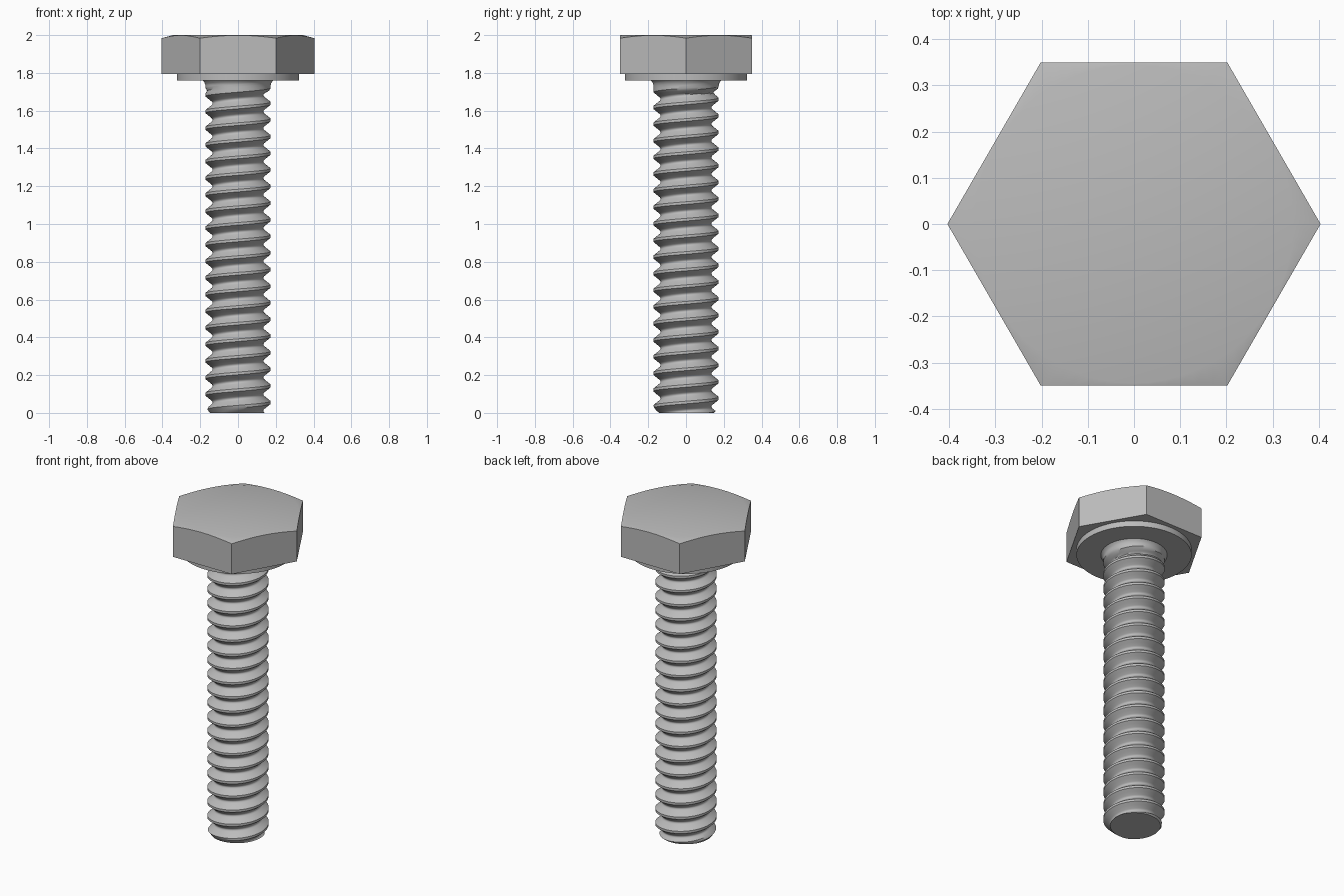
import bpy, bmesh
from math import sin, cos, pi, hypot

cube = bpy.data.objects.get("Cube")
if cube:
    bpy.data.objects.remove(cube, do_unlink=True)

steel = bpy.data.materials.new("steel grey")
steel.use_nodes = True
color = (0.5, 0.5, 0.5, 1)
steel.diffuse_color = color
steel.node_tree.nodes["Principled BSDF"].inputs["Base Color"].default_value = color

HEAD_LOW, TOP, COLLAR_LOW = 1.795, 2.0, 1.76
CREST, ROOT, PITCH, START = 0.173, 0.134, 0.088, 0.055


def finish(bm, name, angle):
    bmesh.ops.remove_doubles(bm, verts=bm.verts, dist=1e-5)
    bmesh.ops.recalc_face_normals(bm, faces=bm.faces)
    mesh = bpy.data.meshes.new(name)
    bm.to_mesh(mesh)
    bm.free()
    mesh.materials.append(steel)
    obj = bpy.data.objects.new(name, mesh)
    bpy.context.collection.objects.link(obj)
    bpy.ops.object.select_all(action="DESELECT")
    obj.select_set(True)
    bpy.context.view_layer.objects.active = obj
    bpy.ops.object.shade_smooth_by_angle(angle=angle)
    return obj


def bridge(bm, low, high):
    n = len(low)
    for i in range(n):
        bm.faces.new((low[i], low[(i + 1) % n], high[(i + 1) % n], high[i]))


# Hexagonal head with a conical chamfer on its top corners
bm = bmesh.new()
corners = [(0.404 * cos(k * pi / 3), 0.404 * sin(k * pi / 3)) for k in range(6)]
outline = []
for k in range(6):
    (ax, ay), (bx, by) = corners[k], corners[(k + 1) % 6]
    outline += [(ax + (bx - ax) * t / 12, ay + (by - ay) * t / 12) for t in range(12)]
base, edge, flat = [], [], []
for x, y in outline:
    d = hypot(x, y)
    base.append(bm.verts.new((x, y, HEAD_LOW)))
    edge.append(bm.verts.new((x, y, TOP - (d - 0.345) * 0.28)))
    flat.append(bm.verts.new((x / d * 0.345, y / d * 0.345, TOP)))
bridge(bm, base, edge)
bridge(bm, edge, flat)
bm.faces.new(flat)
bm.faces.new(base[::-1])
finish(bm, "hex_head", 0.6)

# Round bearing collar under the head
bm = bmesh.new()
bmesh.ops.create_cone(bm, cap_ends=True, segments=64, radius1=0.324, radius2=0.324,
                      depth=HEAD_LOW - COLLAR_LOW + 0.01)
bmesh.ops.translate(bm, verts=bm.verts, vec=(0, 0, (HEAD_LOW + COLLAR_LOW + 0.01) / 2))
finish(bm, "bearing_collar", 0.6)


# Threaded shank: one helical sheet, blended into a plain neck and fillet
def thread_radius(phase):
    d = abs((phase + 0.5) % 1 - 0.5)      # distance from the crest, in turns
    if d < 0.08:
        return CREST
    if d < 0.38:
        return CREST - (CREST - ROOT - 0.006) * (d - 0.08) / 0.30
    return ROOT + 0.006 * ((0.5 - d) / 0.12) ** 2


def shank_radius(z, angle):
    r = thread_radius((z - START) / PITCH - angle)
    neck = min(max((z - 1.69) / 0.03, 0), 1)
    r += (CREST - r) * neck
    r += 0.014 * max((z - 1.735) / 0.025, 0) ** 2
    return min(r, 0.149 + z * 0.75)


bm = bmesh.new()
SEGS = 64
phases = [-0.38, -0.23, -0.08, 0.08, 0.23, 0.38, 0.44, 0.5, 0.56]
turns = int(COLLAR_LOW / PITCH) + 3
columns = []
for j in range(SEGS + 1):
    a = j / SEGS
    column = []
    for t in range(-2, turns):
        for p in phases:
            z = START + PITCH * (t + p + a)
            z = min(max(z, 0), COLLAR_LOW)
            r = shank_radius(z, a)
            column.append(bm.verts.new((r * cos(2 * pi * a), r * sin(2 * pi * a), z)))
    columns.append(column)
for left, right in zip(columns, columns[1:]):
    for i in range(len(left) - 1):
        bm.faces.new((left[i], right[i], right[i + 1], left[i + 1]))
bmesh.ops.remove_doubles(bm, verts=bm.verts, dist=1e-5)
tip = [e for e in bm.edges if e.is_boundary and all(v.co.z < 1e-4 for v in e.verts)]
bmesh.ops.contextual_create(bm, geom=tip)
finish(bm, "threaded_shank", 0.6)
